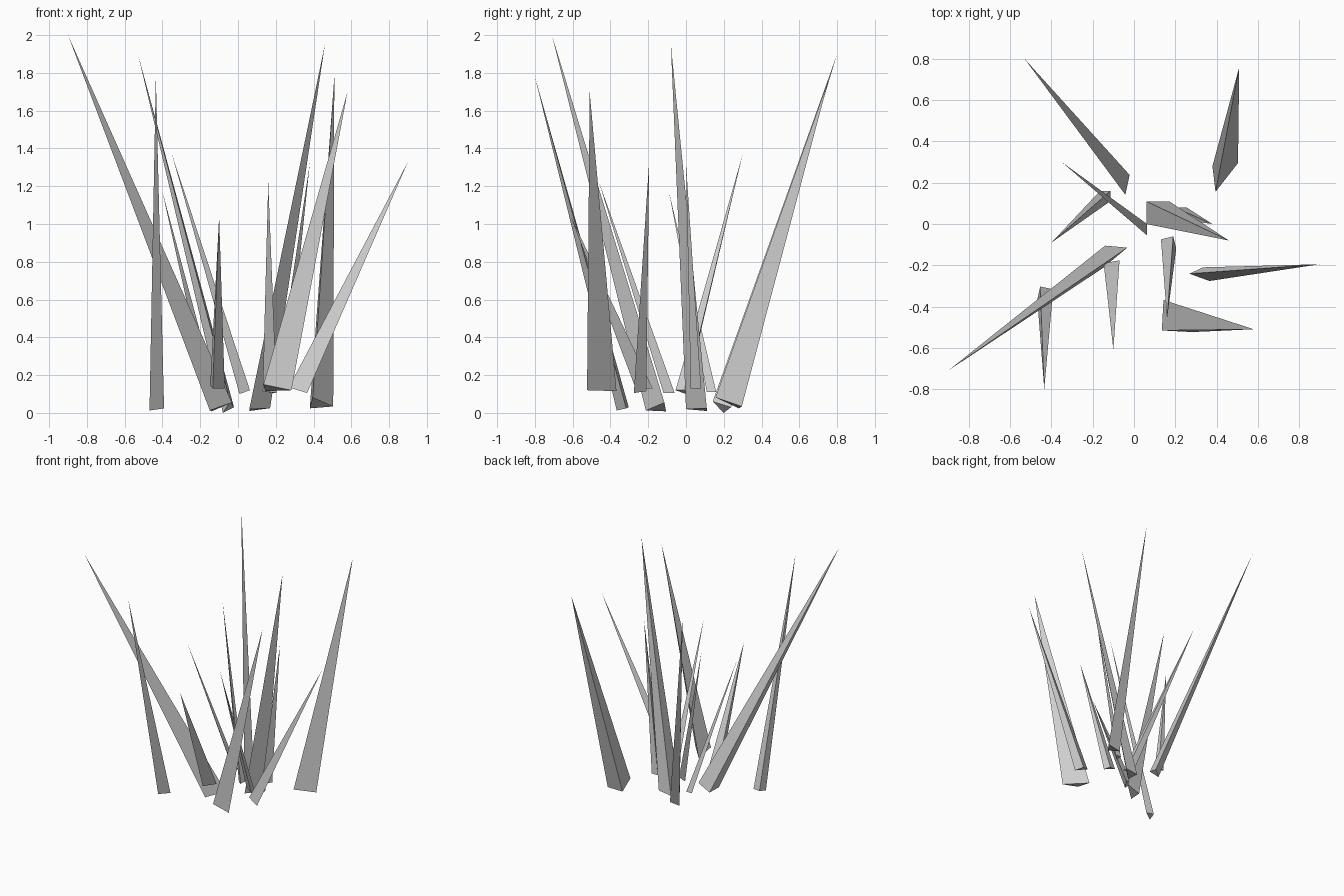
import bpy, bmesh
from math import radians
from mathutils import Vector, Matrix

default_cube = bpy.data.objects.get("Cube")
if default_cube:
    bpy.data.objects.remove(default_cube, do_unlink=True)

# One flat grey for every blade
grey = bpy.data.materials.new("light grey")
grey.use_nodes = True
colour = (0.62, 0.62, 0.62, 1)
grey.diffuse_color = colour
grey.node_tree.nodes["Principled BSDF"].inputs["Base Color"].default_value = colour


def blade(name, corner, tip, leg, spin, rise_a=0.0, rise_b=0.0):
    """Three-sided spike: a right-angled triangular foot drawn out to a point.

    The two equal legs of the foot leave the corner at spin and spin + 90
    degrees; rise_a and rise_b tilt the foot out of the horizontal."""
    corner = Vector(corner)
    turn = Matrix.Rotation(radians(spin), 3, "Z")
    end_a = corner + turn @ Vector((leg, 0, rise_a))
    end_b = corner + turn @ Vector((0, leg, rise_b))

    bm = bmesh.new()
    foot = [bm.verts.new(p) for p in (corner, end_a, end_b)]
    point = bm.verts.new(tip)
    bm.faces.new(foot)
    for i in range(len(foot)):
        bm.faces.new((foot[i - 1], foot[i], point))
    bmesh.ops.recalc_face_normals(bm, faces=bm.faces[:])

    mesh = bpy.data.meshes.new(name)
    bm.to_mesh(mesh)
    bm.free()
    mesh.materials.append(grey)
    obj = bpy.data.objects.new(name, mesh)
    bpy.context.collection.objects.link(obj)
    return obj


# Blades leaning to the back
blade("back_right_tall_blade", corner=(-.08, .2, 0), tip=(-.53, .8, 1.9),
      leg=.07, spin=-57, rise_a=.06, rise_b=.03)
blade("back_left_tall_blade", corner=(.38, .28, .024), tip=(.51, .76, 1.78),
      leg=.125, spin=-83, rise_a=.058, rise_b=.01)
blade("back_right_short_blade", corner=(.063, 0, .12), tip=(-.35, .3, 1.37),
      leg=.055, spin=180, rise_a=-.02)

# Blades leaning to the right
blade("right_short_blade", corner=(-.115, .16, .11), tip=(-.4, -.09, 1.17),
      leg=.05, spin=180)
blade("right_longest_blade", corner=(-.14, -.105, .008), tip=(-.9, -.71, 2),
      leg=.108, spin=-95, rise_a=.005, rise_b=.047)

# Blades leaning to the front
blade("front_shortest_blade", corner=(-.147, -.19, .145), tip=(-.1, -.61, 1.04),
      leg=.078, spin=-80, rise_a=-.015, rise_b=-.015)
blade("front_right_tall_blade", corner=(-.455, -.303, .03), tip=(-.435, -.8, 1.78),
      leg=.065, spin=-102, rise_a=-.017, rise_b=-.006)
blade("front_left_short_blade", corner=(.19, -.06, .105), tip=(.16, -.46, 1.22),
      leg=.061, spin=194, rise_a=.01)

# Blades leaning to the left
blade("left_tall_blade", corner=(.06, .11, .01), tip=(.46, -.08, 1.95),
      leg=.11, spin=-90, rise_a=.01, rise_b=.015)
blade("left_thin_blade", corner=(.2, .08, .13), tip=(.38, 0, 1.32),
      leg=.055, spin=-90)
blade("left_low_blade", corner=(.335, -.21, .115), tip=(.9, -.195, 1.33),
      leg=.073, spin=205, rise_a=.02, rise_b=-.01)
blade("left_wide_blade", corner=(.135, -.516, .15), tip=(.58, -.51, 1.7),
      leg=.148, spin=-3, rise_a=-.03, rise_b=-.035)
